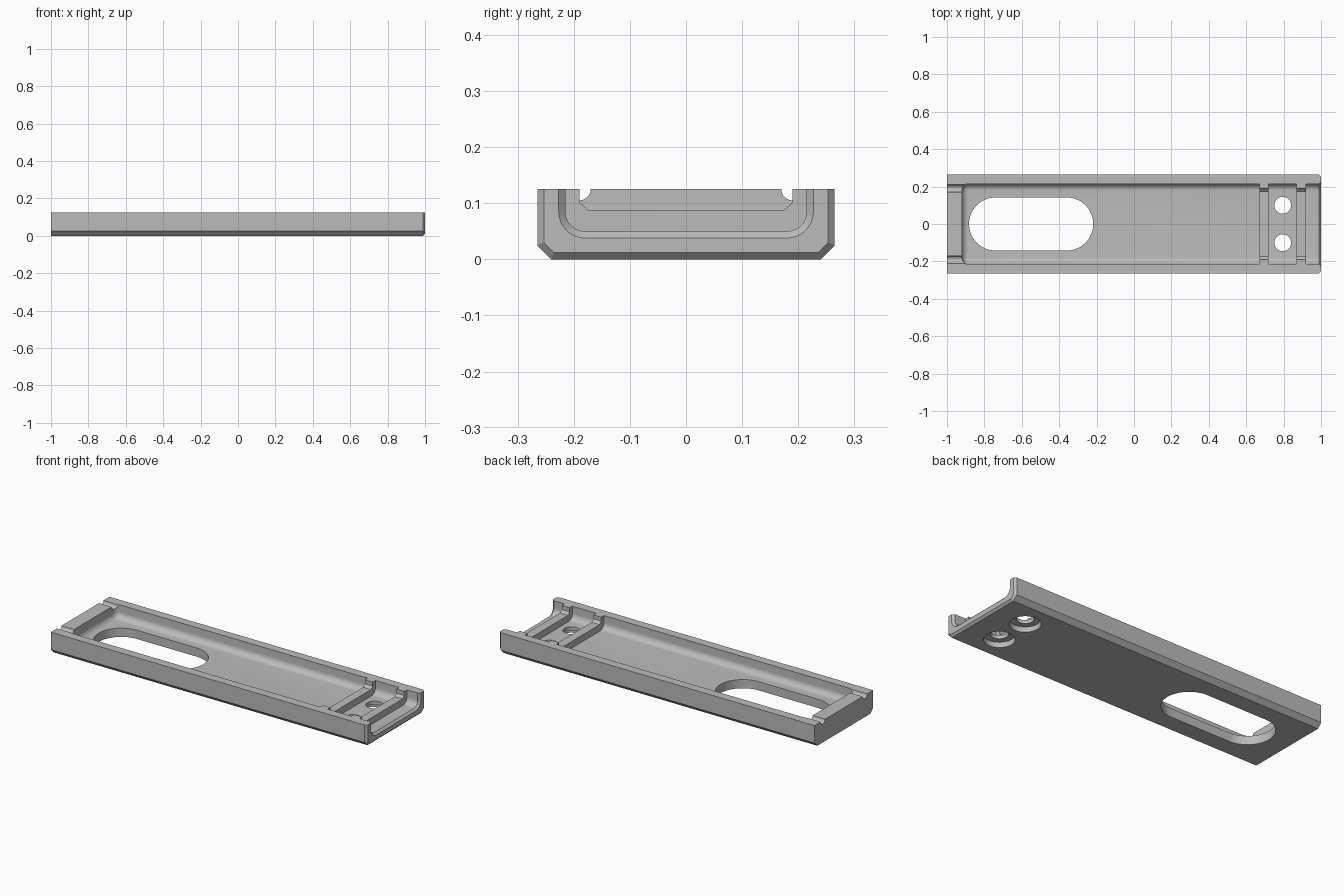
import bpy, bmesh, math
from mathutils import Matrix

if "Cube" in bpy.data.objects:
    bpy.data.objects.remove(bpy.data.objects["Cube"], do_unlink=True)

grey = bpy.data.materials.new("plain grey")
grey.use_nodes = True
grey.diffuse_color = (0.5, 0.5, 0.5, 1)
grey.node_tree.nodes["Principled BSDF"].inputs["Base Color"].default_value = (0.5, 0.5, 0.5, 1)

HEIGHT, ABOVE = 0.125, 0.2
FLOOR, HALF, FILLET, CHAMFER = 0.05, 0.215, 0.035, 0.012


def finish(name, bm):
    bmesh.ops.recalc_face_normals(bm, faces=bm.faces)
    mesh = bpy.data.meshes.new(name)
    bm.to_mesh(mesh)
    bm.free()
    mesh.materials.append(grey)
    obj = bpy.data.objects.new(name, mesh)
    bpy.context.collection.objects.link(obj)
    return obj


def loft(name, sections):
    """Skin a list of (x, [(y, z), ...]) sections and cap both ends."""
    bm = bmesh.new()
    rings = [[bm.verts.new((x, y, z)) for y, z in pts] for x, pts in sections]
    n = len(rings[0])
    for a, b in zip(rings, rings[1:]):
        for i in range(n):
            j = (i + 1) % n
            bm.faces.new((a[i], a[j], b[j], b[i]))
    bm.faces.new(rings[0])
    bm.faces.new(rings[-1])
    return finish(name, bm)


def mirrored(half):
    return half + [(-y, z) for y, z in reversed(half)]


def shell(grow):
    return mirrored([(0.265 - grow, HEIGHT), (0.265 - grow, 0.025 + grow * 0.4),
                     (0.24 - grow * 0.4, grow)])


def channel(grow=0, steps=8):
    """Flat floored trough section with filleted corners."""
    r = FILLET + grow
    arc = [i * math.pi / 2 / steps for i in range(steps + 1)]
    return mirrored([(HALF + grow, ABOVE)] +
                    [(HALF - FILLET + r * math.cos(a), FLOOR + FILLET - r * math.sin(a)) for a in arc])


def cylinder(name, radius, length, matrix, segments=48):
    bm = bmesh.new()
    bmesh.ops.create_cone(bm, cap_ends=True, segments=segments, radius1=radius,
                          radius2=radius, depth=length, matrix=matrix)
    return finish(name, bm)


# Outer tray block, chamfered at the open end
tray = loft("tray", [(-1, shell(0)), (1 - CHAMFER, shell(0)), (1, shell(CHAMFER))])
cutters = []

# Main pocket, filleted around the floor and closed end
bm = bmesh.new()
bmesh.ops.create_cube(bm, size=1)
for v in bm.verts:
    v.co.x = -0.92 if v.co.x < 0 else 0.67
    v.co.y *= 2 * HALF
    v.co.z = FLOOR if v.co.z < 0 else ABOVE
rounded = []
for e in bm.edges:
    a, b = (v.co for v in e.verts)
    low = a.z < ABOVE and b.z < ABOVE
    closed_end = a.x < 0 and b.x < 0
    along = a.x * b.x < 0
    upright = a.z != b.z
    if (low and (closed_end or along)) or (closed_end and upright):
        rounded.append(e)
bmesh.ops.bevel(bm, geom=rounded, offset=FILLET, segments=8, profile=0.5, affect='EDGES')
cutters.append(finish("main_pocket", bm))

# Hole pocket and flared end pocket, leaving two cross ribs
cutters.append(loft("hole_pocket", [(0.72, channel()), (0.87, channel())]))
cutters.append(loft("end_pocket", [(0.92, channel()), (1 - CHAMFER, channel()),
                                   (1 + CHAMFER, channel(2 * CHAMFER))]))

# Opening above the ribs
rib_gap = mirrored([(0.19, 0.18), (0.19, 0.102), (0.175, 0.088)])
cutters.append(loft("rib_gap", [(0.62, rib_gap), (0.95, rib_gap)]))

# Long rounded slot
bm = bmesh.new()
outline = []
for i in range(66):
    side, k = divmod(i, 33)
    a = -math.pi / 2 + side * math.pi + k * math.pi / 32
    centre = -0.36 if side == 0 else -0.74
    outline.append(bm.verts.new((centre + 0.142 * math.cos(a), 0.142 * math.sin(a), -0.1)))
base = bm.faces.new(outline)
top = bmesh.ops.extrude_face_region(bm, geom=[base])["geom"]
bmesh.ops.translate(bm, vec=(0, 0, 0.25),
                    verts=[g for g in top if isinstance(g, bmesh.types.BMVert)])
cutters.append(finish("slot", bm))

# Screw holes with counterbores below, and wire notches in the closed end
for side in (-1, 1):
    at = (0.795, side * 0.1)
    cutters.append(cylinder("screw_hole", 0.045, 0.3, Matrix.Translation((*at, 0))))
    cutters.append(cylinder("counterbore", 0.08, 0.06, Matrix.Translation((*at, 0))))
    turn = Matrix.Translation((-0.97, side * 0.19, HEIGHT)) @ Matrix.Rotation(math.pi / 2, 4, 'Y')
    cutters.append(cylinder("end_notch", 0.02, 0.2, turn, 24))

# Cut everything out of the block
bpy.ops.object.select_all(action='DESELECT')
bpy.context.view_layer.objects.active = tray
tray.select_set(True)
for cutter in cutters:
    cutter.hide_render = True
    mod = tray.modifiers.new(cutter.name, 'BOOLEAN')
    mod.operation = 'DIFFERENCE'
    mod.solver = 'EXACT'
    mod.object = cutter
    bpy.ops.object.modifier_apply(modifier=mod.name)
for cutter in cutters:
    bpy.data.objects.remove(cutter, do_unlink=True)
bpy.ops.object.shade_smooth_by_angle(angle=math.radians(25))
